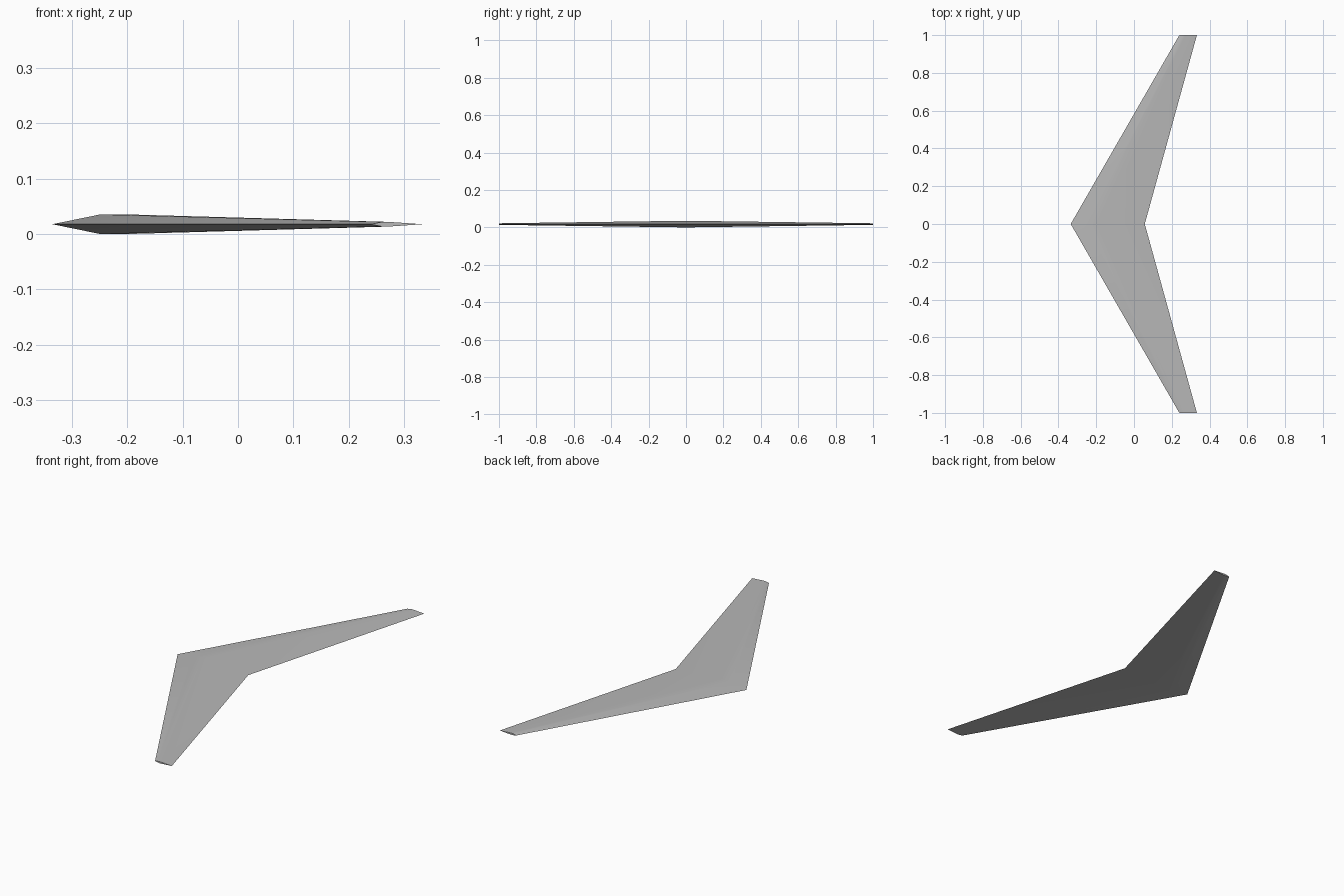
import bpy, bmesh, math

cube = bpy.data.objects.get("Cube")
if cube:
    bpy.data.objects.remove(cube, do_unlink=True)

GREY = (0.48, 0.48, 0.48, 1.0)
mat = bpy.data.materials.new("light grey")
mat.use_nodes = True
mat.diffuse_color = GREY
mat.node_tree.nodes["Principled BSDF"].inputs["Base Color"].default_value = GREY

# Symmetric thin section: chord fraction and half thickness per chord
UPPER = [(0.0, 0.0), (0.22, 0.045), (0.35, 0.045), (1.0, 0.0)]
SECTION = UPPER + [(f, -t) for f, t in UPPER[-2:0:-1]]
MID_Z = 0.0176

# Stations across the span: y, leading edge x, trailing edge x
STATIONS = [(-1.0, 0.24, 0.333), (0.0, -0.335, 0.057), (1.0, 0.24, 0.333)]

bm = bmesh.new()
rings = []
for y, lead, trail in STATIONS:
    chord = trail - lead
    rings.append([bm.verts.new((lead + f * chord, y, MID_Z + t * chord))
                  for f, t in SECTION])

# Skin between stations
count = len(SECTION)
for a, b in zip(rings, rings[1:]):
    for i in range(count):
        j = (i + 1) % count
        bm.faces.new((a[i], a[j], b[j], b[i]))

# Flat wing tips
bm.faces.new(rings[0])
bm.faces.new(rings[-1])
bmesh.ops.recalc_face_normals(bm, faces=bm.faces)

mesh = bpy.data.meshes.new("swept_wing")
bm.to_mesh(mesh)
bm.free()
mesh.materials.append(mat)
wing = bpy.data.objects.new("swept_wing", mesh)
bpy.context.collection.objects.link(wing)

# Smooth skin, sharp leading, trailing and tip edges
bpy.ops.object.select_all(action="DESELECT")
wing.select_set(True)
bpy.context.view_layer.objects.active = wing
bpy.ops.object.shade_smooth_by_angle(angle=math.radians(30))
